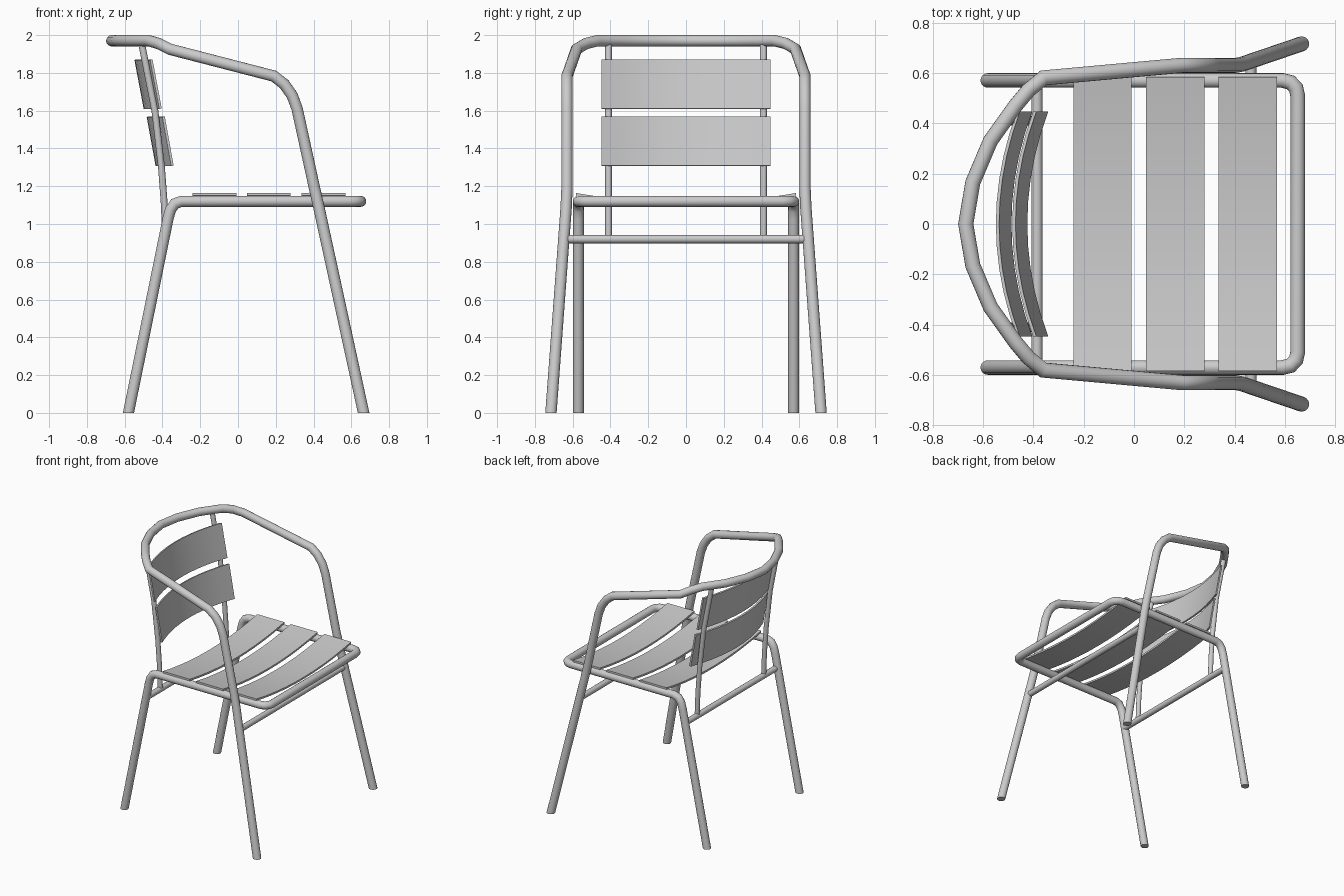
import bpy, bmesh, math
from mathutils import Vector

if "Cube" in bpy.data.objects:
    bpy.data.objects.remove(bpy.data.objects["Cube"])

SIDES = 16


def finish(name, bm):
    bmesh.ops.recalc_face_normals(bm, faces=bm.faces)
    mesh = bpy.data.meshes.new(name)
    bm.to_mesh(mesh)
    bm.free()
    ob = bpy.data.objects.new(name, mesh)
    bpy.context.collection.objects.link(ob)
    bpy.ops.object.select_all(action='DESELECT')
    ob.select_set(True)
    bpy.context.view_layer.objects.active = ob
    bpy.ops.object.shade_smooth_by_angle(angle=math.radians(35))
    return ob


def tube(name, pts, r, floor_ends=False):
    """Mitred round tube; floor_ends cuts both ends level with the ground."""
    p = [Vector(q) for q in pts]
    d = [(b - a).normalized() for a, b in zip(p, p[1:])]
    normals = [d[0]] + [(a + b).normalized() for a, b in zip(d, d[1:])] + [d[-1]]
    if floor_ends:
        normals[0] = normals[-1] = Vector((0, 0, 1))
    u = d[0].orthogonal().normalized()
    w = d[0].cross(u)
    angles = [2 * math.pi * i / SIDES for i in range(SIDES)]
    ring = [p[0] + r * (u * math.cos(a) + w * math.sin(a)) for a in angles]
    bm = bmesh.new()
    rows = []
    for i, q in enumerate(p):
        along = d[max(i - 1, 0)]
        ring = [c + along * ((q - c).dot(normals[i]) / along.dot(normals[i])) for c in ring]
        rows.append([bm.verts.new(c) for c in ring])
    for a, b in zip(rows, rows[1:]):
        for j in range(SIDES):
            k = (j + 1) % SIDES
            bm.faces.new((a[j], a[k], b[k], b[j]))
    bm.faces.new(rows[0])
    bm.faces.new(rows[-1])
    return finish(name, bm)


def slat(name, a, b, half, bow, thick, steps=10):
    """Bowed board across y; a and b are its (x, z) edges at the middle."""
    a, b, bow = (Vector((v[0], 0, v[1])) for v in (a, b, bow))
    t = (b - a).cross(Vector((0, 1, 0))).normalized() * thick / 2
    bm = bmesh.new()
    rows = []
    for i in range(steps + 1):
        s = 2 * i / steps - 1
        off = bow * s * s + Vector((0, half * s, 0))
        rows.append([bm.verts.new(c + off) for c in (a - t, b - t, b + t, a + t)])
    for m, n in zip(rows, rows[1:]):
        for j in range(4):
            k = (j + 1) % 4
            bm.faces.new((m[j], m[k], n[k], n[j]))
    bm.faces.new(rows[0])
    bm.faces.new(rows[-1])
    return finish(name, bm)


def mirrored(half, shared=False):
    """Path plus its reflection in y; shared means the last point is on y = 0."""
    back = half[:-1] if shared else half
    return half + [(x, -y, z) for x, y, z in reversed(back)]


# Front legs, arms and top rail in one bent tube
arm = [(0.665, 0.715, 0), (0.43, 0.635, 1.08), (0.405, 0.63, 1.19), (0.313, 0.63, 1.61),
       (0.287, 0.63, 1.68), (0.245, 0.63, 1.74), (0.19, 0.63, 1.783),
       (-0.36, 0.58, 1.925), (-0.42, 0.53, 1.955), (-0.47, 0.47, 1.97),
       (-0.57, 0.33, 1.97), (-0.64, 0.165, 1.97), (-0.668, 0, 1.97)]
tube("arm_and_front_leg_frame", mirrored(arm, True), 0.03, True)

# Rear legs and seat rim in one bent tube
rim = [(-0.58, 0.57, 0), (-0.37, 0.57, 1.03), (-0.357, 0.57, 1.075), (-0.335, 0.57, 1.107),
       (-0.30, 0.57, 1.12), (0.59, 0.57, 1.12), (0.622, 0.562, 1.12),
       (0.643, 0.54, 1.12), (0.65, 0.51, 1.12)]
tube("seat_and_rear_leg_frame", mirrored(rim), 0.029, True)

# Cross bars
tube("front_cross_bar", [(0.464, -0.635, 0.92), (0.464, 0.635, 0.92)], 0.022)
tube("rear_cross_bar", [(-0.385, -0.57, 0.92), (-0.385, 0.57, 0.92)], 0.022)

# Backrest uprights
for side, y in (("left", 0.41), ("right", -0.41)):
    tube(f"{side}_back_upright", [(-0.383, y, 0.92), (-0.39, y, 1.1), (-0.405, y, 1.3),
                                  (-0.44, y, 1.6), (-0.512, y, 1.965)], 0.018)

# Backrest slats
slat("upper_back_slat", (-0.493, 1.61), (-0.542, 1.87), 0.447, (0.083, 0), 0.013)
slat("lower_back_slat", (-0.43, 1.308), (-0.477, 1.568), 0.447, (0.083, 0), 0.013)

# Seat slats
for i, x in enumerate((-0.125, 0.163, 0.452)):
    slat(f"seat_slat_{i + 1}", (x - 0.116, 1.105), (x + 0.116, 1.105), 0.583, (0, 0.052), 0.014)
